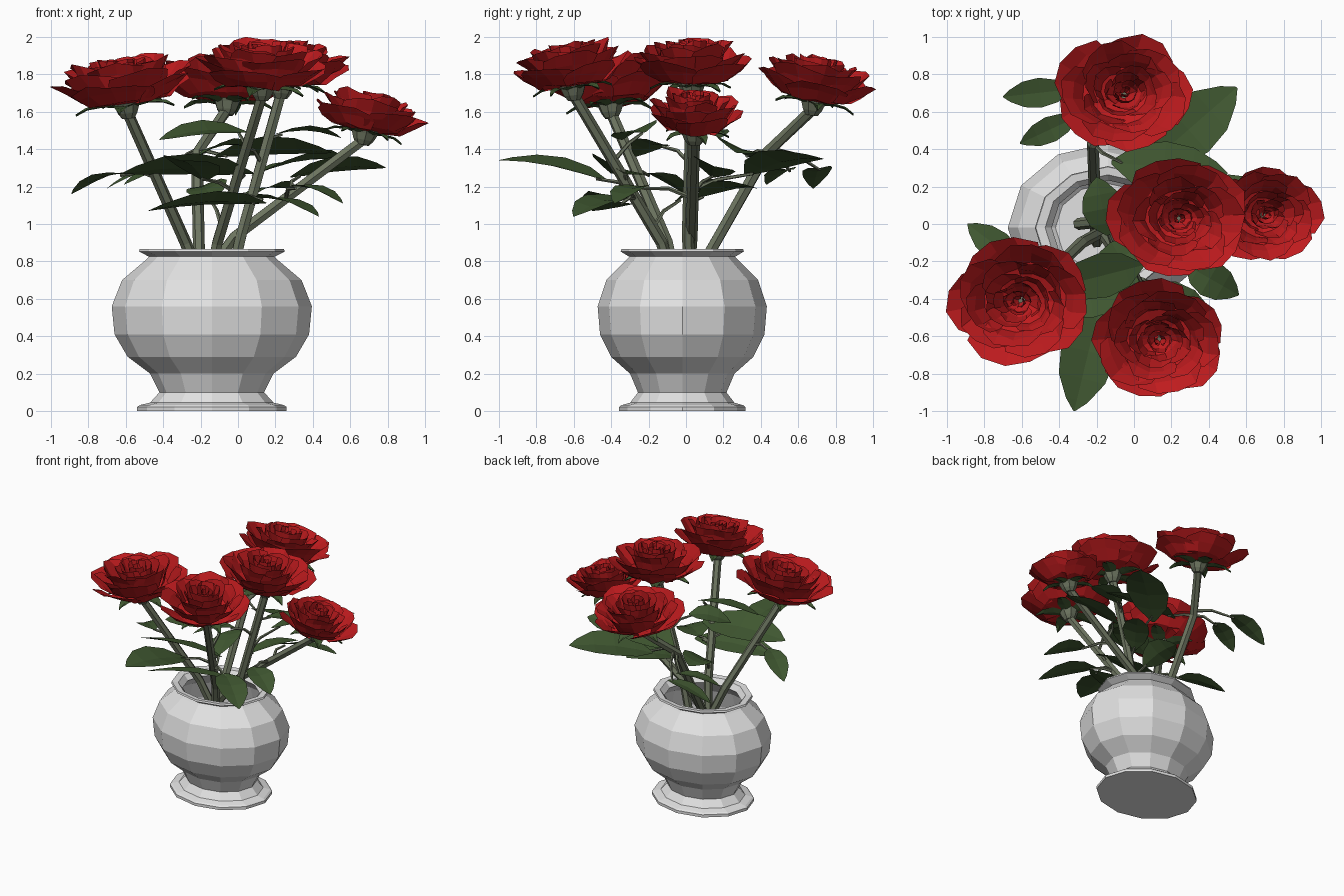
import bpy, math, random
from mathutils import Vector

if "Cube" in bpy.data.objects:
    bpy.data.objects.remove(bpy.data.objects["Cube"])

random.seed(4)
Y_SQUASH = 0.86  # vase and flowers are a little narrower front to back


def material(name, rgb):
    m = bpy.data.materials.new(name)
    m.diffuse_color = (*rgb, 1)
    m.use_nodes = True
    m.node_tree.nodes["Principled BSDF"].inputs["Base Color"].default_value = m.diffuse_color
    return m


RED = material("rose_red", (0.52, 0.011, 0.013))
LEAF = material("leaf_green", (0.05, 0.095, 0.03))
STEM = material("stem_green", (0.15, 0.175, 0.115))
WHITE = material("vase_white", (0.76, 0.76, 0.76))


def add_object(name, verts, faces, mat):
    me = bpy.data.meshes.new(name)
    me.from_pydata([tuple(v) for v in verts], [], faces)
    me.materials.append(mat)
    me.update()
    ob = bpy.data.objects.new(name, me)
    bpy.context.collection.objects.link(ob)
    return ob


def grid_faces(rows, cols, start=0, closed=False):
    out = []
    for r in range(rows - 1):
        for c in range(cols if closed else cols - 1):
            d = (c + 1) % cols
            out.append((start + r * cols + c, start + r * cols + d,
                        start + (r + 1) * cols + d, start + (r + 1) * cols + c))
    return out


def tube(name, path, radii, mat, sides=6):
    path = [Vector(p) for p in path]
    verts = []
    for i, p in enumerate(path):
        d = path[min(i + 1, len(path) - 1)] - path[max(i - 1, 0)]
        q = d.to_track_quat('Z', 'Y')
        for k in range(sides):
            a = math.tau * k / sides
            verts.append(p + q @ Vector((math.cos(a), math.sin(a), 0)) * radii[i])
    faces = grid_faces(len(path), sides, 0, True)
    n = len(verts)
    faces += [tuple(reversed(range(sides))), tuple(range(n - sides, n))]
    return add_object(name, verts, faces, mat)


# Vase: twelve-sided turned profile, outside then inside
profile = [(0.40, 0), (0.40, 0.022), (0.385, 0.032), (0.33, 0.045), (0.28, 0.10),
           (0.33, 0.20), (0.45, 0.29), (0.52, 0.41), (0.535, 0.56), (0.48, 0.70),
           (0.35, 0.81), (0.335, 0.825), (0.39, 0.853), (0.385, 0.867), (0.335, 0.862),
           (0.30, 0.82), (0.45, 0.70), (0.50, 0.56), (0.49, 0.42), (0.42, 0.30), (0.28, 0.20)]
N = 12
vv = [(-0.14 + r * math.cos(math.tau * k / N),
       -0.02 + r * math.sin(math.tau * k / N) * 0.845, z)
      for r, z in profile for k in range(N)]
last = (len(profile) - 1) * N
add_object("vase", vv, grid_faces(len(profile), N, 0, True)
           + [tuple(reversed(range(N))), tuple(range(last, last + N))], WHITE)

# Petal layers: count, half angle, then (radius, height) from base to lip
LAYERS = [
    (5, 0.78, [(0.04, 0.05), (0.22, 0.07), (0.30, 0.13), (0.375, 0.185)]),
    (5, 0.78, [(0.04, 0.06), (0.21, 0.10), (0.27, 0.175), (0.33, 0.245)]),
    (5, 0.78, [(0.04, 0.08), (0.175, 0.13), (0.21, 0.21), (0.25, 0.275)]),
    (4, 0.90, [(0.03, 0.10), (0.125, 0.15), (0.15, 0.22), (0.175, 0.285)]),
    (4, 0.90, [(0.03, 0.10), (0.09, 0.16), (0.105, 0.22), (0.12, 0.29)]),
    (3, 1.10, [(0.02, 0.12), (0.06, 0.17), (0.065, 0.22), (0.07, 0.28)]),
    (2, 1.40, [(0.01, 0.14), (0.03, 0.18), (0.03, 0.22), (0.03, 0.27)]),
]


def rose(name, base, axis, size):
    base = Vector(base)
    q = Vector((0, 0, 1)).rotation_difference(Vector(axis).normalized())
    tall = 0.5 + 0.46 * size

    def place(p):
        w = q @ Vector((p[0] * size, p[1] * size, p[2] * tall))
        return base + Vector((w.x, w.y * Y_SQUASH, w.z))

    # Petals
    verts, faces = [], []
    turn = random.uniform(0, 6)
    for count, half, prof in LAYERS:
        turn += 0.63
        for i in range(count):
            a0 = turn + math.tau * i / count + random.uniform(-0.08, 0.08)
            grow = random.uniform(0.94, 1.06)
            lift = random.uniform(-0.015, 0.015)
            start = len(verts)
            for j, (r, z) in enumerate(prof):
                jit = 0.012 if r > 0.2 else 0.007
                for c in range(5):
                    u = (c - 2) / 2
                    edge = abs(u) ** 2 * (j / 3)
                    # one side of each petal tucks under its neighbour
                    rr = r * grow * (1 - 0.13 * edge) * (1 - 0.05 * u)
                    zz = z + lift * j / 3 - 0.03 * edge * (r / 0.3)
                    a = a0 + u * half * (1 - 0.15 * (j == 3))
                    if j:
                        rr += random.uniform(-jit, jit)
                        zz += random.uniform(-jit, jit)
                    verts.append(place((rr * math.cos(a), rr * math.sin(a), zz)))
            faces += grid_faces(4, 5, start)
    add_object(name + "_petals", verts, faces, RED)

    # Sepals: five pointed strips under the bloom
    verts, faces = [], []
    for i in range(5):
        a = turn + math.tau * i / 5
        start = len(verts)
        for r, z, w in [(0.04, 0.03, 0.035), (0.12, 0.045, 0.055),
                        (0.20, 0.04, 0.035), (0.26, 0.015, 0.004)]:
            for s in (-1, 0, 1):
                verts.append(place((r * math.cos(a) - s * w * math.sin(a),
                                    r * math.sin(a) + s * w * math.cos(a),
                                    z + 0.012 * abs(s))))
        faces += grid_faces(4, 3, start)
    add_object(name + "_sepals", verts, faces, LEAF)

    # Swollen cup joining bloom and stem
    tube(name + "_cup", [place((0, 0, z)) for z in (-0.03, 0.0, 0.04, 0.08)],
         [0.035, 0.055, 0.07, 0.09], STEM, 8)


# Roses: bloom base, lean, size, foot of stem in the vase, bend point
ROSES = [
    ("left_rose", (-0.59, -0.40, 1.595), (-0.12, -0.08, 1), 1.08,
     (-0.10, 0.0, 0.45), (-0.28, -0.10, 0.90)),
    ("back_rose", (-0.06, 0.675, 1.61), (0.06, 0.17, 1), 1.0,
     (-0.20, -0.10, 0.45), (-0.22, 0.43, 1.38)),
    ("middle_rose", (0.23, 0.03, 1.70), (0.07, 0.0, 1), 1.02,
     (-0.10, 0.03, 0.45), (0.02, 0.01, 0.95)),
    ("front_rose", (0.13, -0.60, 1.69), (0.04, -0.13, 1), 1.0,
     (-0.20, 0.0, 0.45), (-0.11, -0.13, 0.90)),
    ("right_rose", (0.67, 0.045, 1.45), (0.20, 0.03, 1), 0.83,
     (-0.30, 0.0, 0.55), (-0.02, 0.03, 0.93)),
]
stem_points = []
for name, base, axis, size, foot, bend in ROSES:
    rose(name, base, axis, size)
    tube(name + "_stem", [foot, bend, base], [0.032, 0.032, 0.03], STEM)
    for t in range(21):
        stem_points.append(Vector(bend).lerp(Vector(base), t / 20))


def leaf(name, base, tip, width, roll, droop=0.03):
    base, tip = Vector(base), Vector(tip)
    d = tip - base
    side = d.cross(Vector((0, 0, 1))).normalized()
    verts = []
    for t, w in [(0, 0.08), (0.2, 0.75), (0.45, 1), (0.7, 0.85), (0.9, 0.4), (1, 0.03)]:
        mid = base + d * t + Vector((0, 0, droop * math.sin(math.pi * t)))
        for s in (-1, -0.5, 0, 0.5, 1):
            verts.append(mid + side * s * w * width / 2 + Vector(
                (0, 0, (0.08 * abs(s) + roll * s / 2) * width * w)))
    add_object(name, verts, grid_faces(6, 5), LEAF)
    # Leaf stalk back to the nearest flower stem
    low = base - Vector((0, 0, 0.08))
    near = min(stem_points, key=lambda p: (p - low).length)
    mid = near.lerp(base, 0.5) + Vector((0, 0, 0.02))
    tube(name + "_stalk", [near, mid, base + d * 0.1], [0.013, 0.011, 0.008], STEM, 5)


# Leaves: base, tip, width, sideways roll (positive lifts the right-hand edge)
LEAVES = [
    ((-0.34, 0.72, 1.30), (-0.70, 0.68, 1.19), 0.16, 0.1),
    ((-0.31, 0.57, 1.29), (-0.61, 0.43, 1.21), 0.14, 0.1),
    ((0.08, 0.32, 1.26), (0.55, 0.73, 1.35), 0.32, 0.2),
    ((-0.12, 0.33, 1.36), (0.50, 0.27, 1.38), 0.28, 0.35),
    ((0.28, 0.14, 1.25), (0.79, 0.15, 1.30), 0.24, 0.35),
    ((-0.14, -0.06, 1.12), (-0.20, 0.25, 1.20), 0.22, 0.3),
    ((-0.60, -0.22, 1.27), (-0.89, 0.00, 1.16), 0.17, 0.0),
    ((-0.18, -0.42, 1.23), (-0.32, -1.00, 1.34), 0.30, 0.15),
    ((0.08, -0.33, 1.27), (-0.62, -0.40, 1.27), 0.28, -0.4),
    ((0.10, -0.32, 1.14), (0.43, -0.60, 1.04), 0.24, 0.1),
    ((0.15, -0.33, 1.11), (-0.48, -0.50, 1.07), 0.24, -0.3),
    ((0.28, -0.22, 1.20), (0.56, -0.38, 1.11), 0.20, 0.0),
    ((0.05, -0.22, 1.49), (-0.42, -0.34, 1.45), 0.24, 0.3),
    ((0.05, 0.06, 1.14), (0.28, 0.38, 1.19), 0.20, 0.2),
    ((0.05, -0.11, 1.42), (-0.22, -0.27, 1.36), 0.20, -0.2),
    ((0.20, 0.08, 1.48), (0.55, 0.18, 1.46), 0.20, 0.1),
]
for i, (b, t, w, r) in enumerate(LEAVES):
    leaf("leaf_%d" % (i + 1), b, t, w, r)
